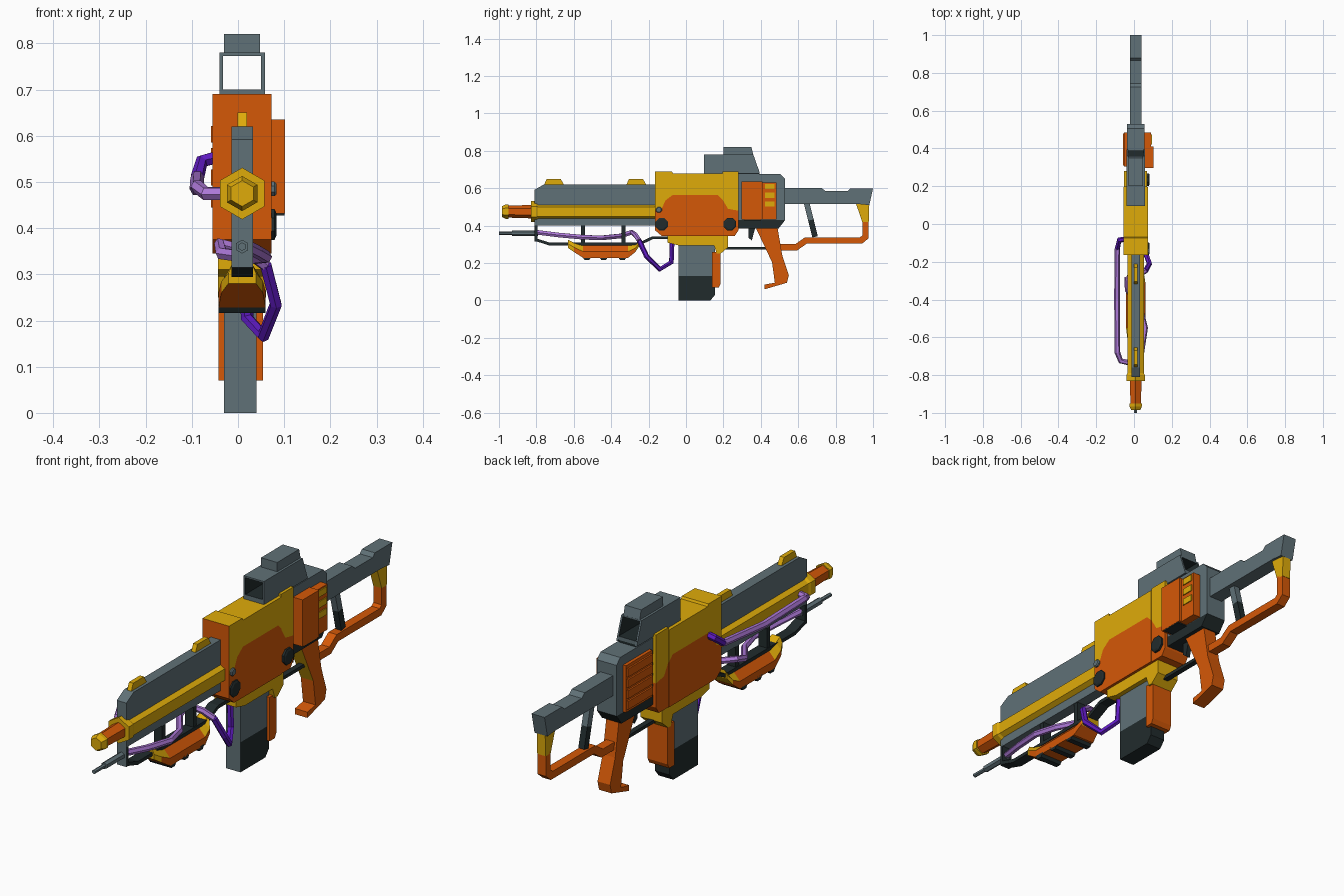
import bpy, bmesh, math
from mathutils import Vector

cube = bpy.data.objects.get("Cube")
if cube:
    bpy.data.objects.remove(cube, do_unlink=True)

CX = 0.009  # centre plane of the body


def material(name, r, g, b):
    m = bpy.data.materials.new(name)
    m.use_nodes = True
    col = [(v / 255) ** 2.2 for v in (r, g, b)] + [1]
    m.diffuse_color = col
    m.node_tree.nodes["Principled BSDF"].inputs["Base Color"].default_value = col
    return m


YELLOW = material("yellow", 222, 170, 18)
ORANGE = material("orange", 212, 89, 16)
GREY = material("steel grey", 96, 112, 118)
DARK = material("dark steel", 38, 47, 48)
LILAC = material("lilac", 172, 120, 215)
VIOLET = material("violet", 94, 32, 190)


def finish(name, bm, mats, rule=None):
    bmesh.ops.recalc_face_normals(bm, faces=bm.faces)
    bm.normal_update()
    if rule:
        for f in bm.faces:
            f.material_index = int(rule(f.calc_center_median(), f.normal))
    me = bpy.data.meshes.new(name)
    bm.to_mesh(me)
    bm.free()
    for m in mats:
        me.materials.append(m)
    ob = bpy.data.objects.new(name, me)
    bpy.context.collection.objects.link(ob)
    return ob


def loft(name, rings, mats, rule=None):
    """Skin a list of equal-sized point rings and cap the ends."""
    bm = bmesh.new()
    rows = [[bm.verts.new(p) for p in ring] for ring in rings]
    n = len(rows[0])
    for a, b in zip(rows, rows[1:]):
        for i in range(n):
            bm.faces.new((a[i], a[(i + 1) % n], b[(i + 1) % n], b[i]))
    bm.faces.new(rows[0])
    bm.faces.new(rows[-1])
    return finish(name, bm, mats, rule)


def prism(name, pts, hw, *mats, rule=None, cx=CX):
    """Side profile (y, z) extruded across x."""
    return loft(name, [[(cx + s * hw, y, z) for y, z in pts] for s in (-1, 1)], mats, rule)


def box(name, y0, y1, z0, z1, hw, *mats, rule=None, cx=CX):
    return prism(name, [(y0, z0), (y1, z0), (y1, z1), (y0, z1)], hw, *mats, rule=rule, cx=cx)


def bar(name, path, t, hw, *mats, rule=None):
    """Square bar following a (y, z) path with mitred corners."""
    pts = [Vector(p) for p in path]
    rings = []
    for i, p in enumerate(pts):
        dirs = [(b - a).normalized() for a, b in zip(pts, pts[1:])][max(0, i - 1):i + 1]
        d = sum(dirs, Vector((0, 0))).normalized()
        n = Vector((-d.y, d.x)) * (t / 2 / max(0.5, d.dot(dirs[0])))
        rings.append([(CX + sx * hw, (p + sn * n).x, (p + sn * n).y)
                      for sx, sn in ((-1, -1), (1, -1), (1, 1), (-1, 1))])
    return loft(name, rings, mats, rule)


def lathe(name, z, steps, sides, *mats, rule=None):
    """Faceted barrel along y from (y, radius) steps, one corner up."""
    ang = [math.tau * i / sides for i in range(sides)]
    return loft(name, [[(CX + r * math.sin(a), y, z + r * math.cos(a)) for a in ang]
                       for y, r in steps], mats, rule)


def bolt(name, x0, x1, y, z, r, mat):
    ang = [math.tau * (i + .5) / 8 for i in range(8)]
    loft(name, [[(x, y + q * math.cos(a), z + q * math.sin(a)) for a in ang]
                for x, q in ((x0, r), (x1 - .004, r), (x1, r * .75))], [mat])


def hose(name, pts, r, mat):
    cu = bpy.data.curves.new(name, "CURVE")
    cu.dimensions = "3D"
    cu.bevel_depth, cu.bevel_resolution, cu.use_fill_caps = r, 1, True
    sp = cu.splines.new("POLY")
    sp.points.add(len(pts) - 1)
    for p, co in zip(sp.points, pts):
        p.co = (*co, 1)
    sp.use_smooth = False
    cu.materials.append(mat)
    bpy.context.collection.objects.link(bpy.data.objects.new(name, cu))


# Receiver: orange lower shell, yellow upper shell with an orange front face
wave = [(.195, .54), (.17, .565), (-.07, .565), (-.11, .535), (-.13, .49), (-.165, .48)]
prism("receiver_lower", [(-.165, .375), (-.13, .345), (.195, .345)] + wave, .064, ORANGE)
prism("receiver_upper", wave + [(-.165, .69), (-.075, .69), (-.07, .68), (.195, .68)], .064,
      YELLOW, ORANGE, rule=lambda c, n: n.y < -.9 and c.y < -.15)
prism("rear_band_lower", [(.195, .345), (.26, .345), (.28, .375), (.28, .48), (.225, .49), (.195, .54)],
      .061, ORANGE)
prism("rear_band_upper", [(.195, .54), (.225, .49), (.28, .48), (.28, .69), (.195, .69)], .061, YELLOW)
bolt("front_bolt", .06, .083, -.13, .408, .036, DARK)
bolt("rear_bolt", .06, .083, .235, .408, .036, DARK)
bolt("small_bolt", .06, .083, -.145, .485, .017, GREY)

# Magazine well, magazine and its rear catch
prism("magazine_well", [(-.1, .35), (-.1, .31), (-.04, .295), (.15, .295), (.165, .25), (.185, .25),
                        (.225, .285), (.225, .35)], .052, YELLOW)
box("magazine", -.04, .155, .13, .31, .035, GREY, cx=.005)
prism("magazine_base", [(-.04, .13), (-.04, 0), (.13, 0), (.155, .03), (.155, .13)], .035, DARK, GREY,
      rule=lambda c, n: n.y < -.9, cx=.005)
prism("magazine_catch", [(.14, .26), (.14, .07), (.175, .07), (.185, .09), (.185, .26)], .048, ORANGE, cx=.006)

# Rear housing
prism("rear_housing", [(.28, .43), (.53, .43), (.53, .65), (.505, .675), (.28, .675)], .047, GREY)
prism("rear_housing_base", [(.28, .43), (.28, .385), (.495, .385), (.53, .43)], .047, DARK)
box("left_panel", .297, .41, .432, .635, .025, ORANGE, cx=.077)
box("left_vent_panel", .41, .485, .432, .63, .02, ORANGE, cx=.07)
box("panel_trim", .31, .40, .427, .434, .024, DARK, cx=.077)
for i in range(3):
    box("vent_%d" % i, .422, .474, .502 + .047 * i, .53 + .047 * i, .004, YELLOW, cx=.09)
box("right_panel", .305, .485, .432, .635, .01, ORANGE, cx=-.042)
for i in range(4):
    z = .445 + .047 * i
    prism("right_louver_%d" % i, [(.31, z), (.48, z), (.48, z + .035), (.31, z + .035)], .004, ORANGE, cx=-.055)

# Barrel, muzzle and top shroud
prism("barrel_shroud", [(-.81, .40), (-.165, .40), (-.165, .62), (-.76, .62), (-.81, .592)], .023, GREY)
lathe("hex_barrel", .475, [(-.83, .056), (-.80, .056), (-.79, .05), (-.16, .05)], 6, YELLOW)
lathe("muzzle", .475, [(-.95, .032), (-.82, .036)], 6, ORANGE)
lathe("muzzle_tip", .475, [(-.985, .028), (-.965, .038), (-.95, .038)], 6, YELLOW)
for name, y in (("front_sight", -.76), ("rear_sight", -.32)):
    prism(name, [(y, .615), (y + .015, .65), (y + .09, .65), (y + .11, .615)], .01, YELLOW)

# Under-barrel rod, bracket, rail and posts
lathe("lower_rod", .36, [(-1, .009), (-.93, .009), (-.93, .015), (-.79, .015)], 6, GREY)
box("front_bracket", -.81, -.795, .315, .41, .023, DARK, GREY, rule=lambda c, n: n.y < -.9)
bar("lower_rail", [(-.803, .325), (-.73, .302), (-.25, .302), (-.18, .335), (-.09, .335)], .015, .023, DARK)
for i, y in enumerate((-.55, -.335)):
    box("rail_post_%d" % i, y - .011, y + .011, .295, .41, .02, DARK)

# Foregrip with yellow ends and dark feet
secs = [(-.63, .325, .28, .03), (-.60, .31, .26, .045), (-.55, .295, .228, .051),
        (-.31, .295, .228, .051), (-.27, .30, .26, .045), (-.25, .325, .29, .03)]
loft("foregrip", [[(CX + s * w, y, z) for s, w, z in
                   ((-1, .02, t), (1, .02, t), (1, h, (t + b) / 2), (1, h, b),
                    (-1, h, b), (-1, h, (t + b) / 2))] for y, t, b, h in secs],
     [ORANGE, YELLOW], lambda c, n: (c.y < -.57 or c.y > -.29) and c.z > .27)
for i, y in enumerate((-.53, -.44, -.34)):
    prism("grip_foot_%d" % i, [(y - .025, .235), (y - .012, .216), (y + .012, .216), (y + .025, .235)], .051, DARK)

# Sight housing: open tube with a cap block
inner = lambda c, n: n.z < -.9
box("scope_roof", .095, .36, .773, .78, .049, GREY, DARK, rule=inner)
box("scope_floor", .095, .39, .68, .70, .049, GREY, DARK, rule=lambda c, n: n.z > .9)
for s in (-1, 1):
    prism("scope_wall_%s" % ("left" if s > 0 else "right"),
          [(.095, .68), (.395, .68), (.36, .78), (.095, .78)], .004, GREY, DARK,
          rule=lambda c, n: n.x * s < -.9, cx=CX + s * .045)
prism("scope_cap", [(.2, .778), (.36, .778), (.35, .82), (.2, .82)], .039, GREY)
box("scope_mount", .27, .39, .665, .684, .04, DARK)

# Pistol grip, trigger and guard
prism("pistol_grip", [(.375, .385), (.46, .205), (.475, .095), (.42, .085), (.42, .06), (.54, .095),
                      (.55, .135), (.515, .24), (.49, .385)], .03, ORANGE, YELLOW,
      rule=lambda c, n: n.y < -.5 and c.z > .25)
prism("trigger", [(.335, .39), (.37, .39), (.352, .32), (.335, .335)], .01, DARK)
bar("trigger_guard", [(.21, .28), (.44, .28)], .014, .012, DARK)

# Stock: top beam, strut and open frame
prism("stock_beam", [(.52, .515), (.93, .515), (.98, .51), (1, .60), (.88, .60), (.865, .585), (.745, .585),
                     (.725, .602), (.52, .602)], .031, GREY)
bar("stock_strut", [(.645, .52), (.668, .43), (.69, .34)], .03, .014, GREY, DARK,
    rule=lambda c, n: c.z < .43)
prism("stock_rear_post", [(.91, .515), (.98, .515), (.977, .42), (.942, .42)], .02, YELLOW)
bar("stock_frame", [(.959, .43), (.959, .34), (.935, .32), (.64, .32), (.59, .285), (.46, .285)],
    .033, .02, ORANGE)

# Hoses
hose("side_hose_end", [(-.04, -.08, .555), (-.078, -.085, .545), (-.088, -.13, .51)], .015, VIOLET)
hose("side_hose", [(-.088, -.13, .51), (-.09, -.4, .485), (-.088, -.68, .49), (-.07, -.725, .475),
                   (-.02, -.735, .475)], .015, LILAC)
hose("lower_hose", [(.01, -.80, .365), (.04, -.68, .35), (.06, -.55, .338), (.035, -.45, .335),
                    (-.035, -.35, .345), (-.04, -.29, .365), (.02, -.27, .35), (.06, -.25, .32)], .014, LILAC)
hose("lower_hose_end", [(.06, -.25, .32), (.082, -.21, .235), (.055, -.14, .167), (.02, -.078, .205),
                        (.015, -.075, .31)], .014, VIOLET)
